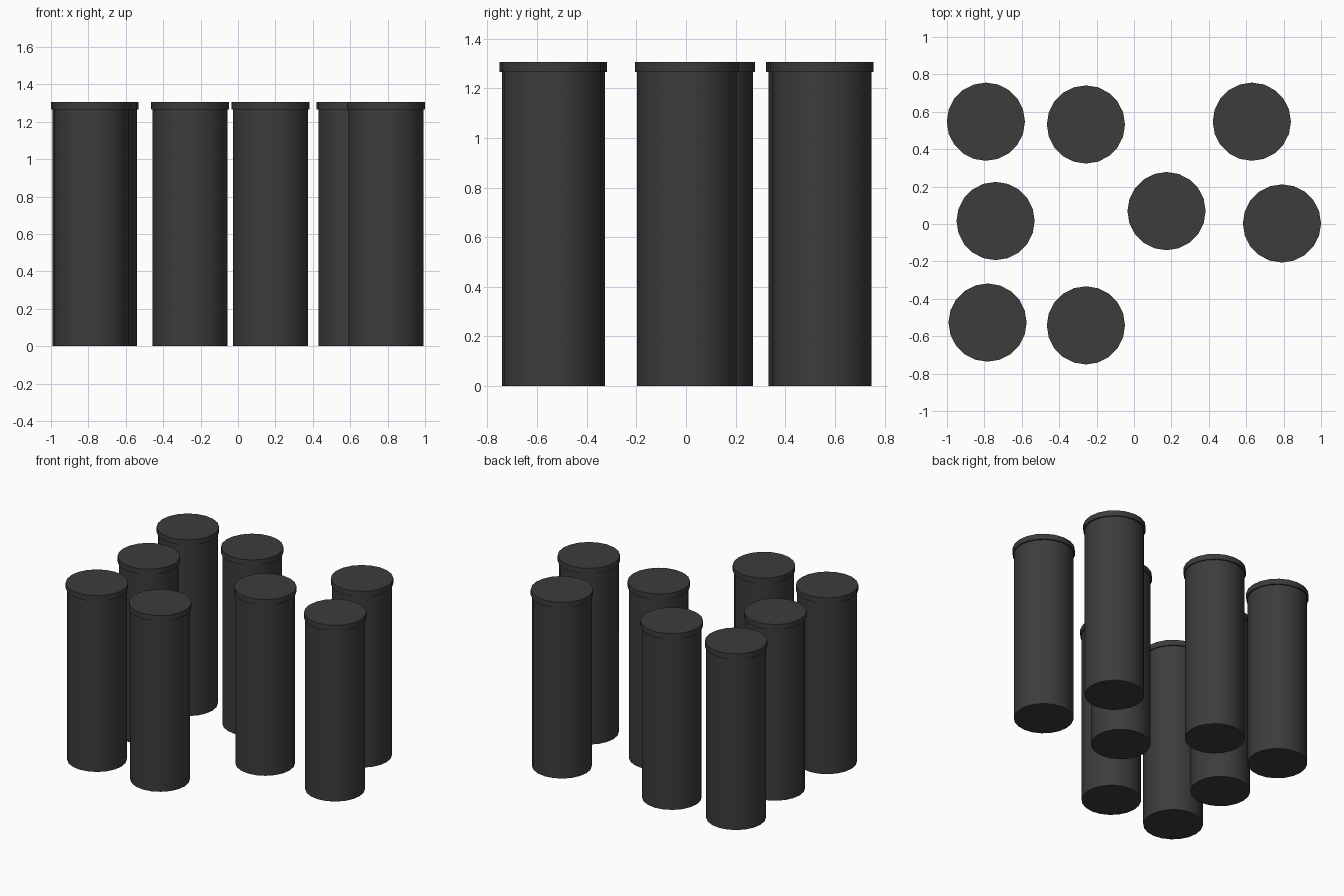
import bpy
import bmesh
import math
from mathutils import Matrix

cube = bpy.data.objects.get("Cube")
if cube:
    bpy.data.objects.remove(cube, do_unlink=True)

SIDES = 20
HEIGHT = 1.305
LID_BOTTOM = 1.265
BODY_RADIUS = 0.2
LID_RADIUS = 0.209

# Dark plastic shared by every canister
plastic = bpy.data.materials.new("dark charcoal plastic")
plastic.use_nodes = True
color = (0.045, 0.045, 0.045, 1)
plastic.diffuse_color = color
plastic.node_tree.nodes["Principled BSDF"].inputs["Base Color"].default_value = color


def canister_mesh():
    """Capped profile spun around z: body, lid underside, lid rim, lid top."""
    bm = bmesh.new()
    profile = [(0, 0), (BODY_RADIUS, 0), (BODY_RADIUS, LID_BOTTOM),
               (LID_RADIUS, LID_BOTTOM), (LID_RADIUS, HEIGHT), (0, HEIGHT)]
    verts = [bm.verts.new((r, 0, z)) for r, z in profile]
    edges = [bm.edges.new(pair) for pair in zip(verts, verts[1:])]
    bmesh.ops.spin(bm, geom=verts + edges, axis=(0, 0, 1), cent=(0, 0, 0),
                   angle=math.tau, steps=SIDES, use_merge=True)
    bmesh.ops.remove_doubles(bm, verts=bm.verts[:], dist=0.0005)
    bmesh.ops.recalc_face_normals(bm, faces=bm.faces[:])
    mesh = bpy.data.meshes.new("canister")
    bm.to_mesh(mesh)
    bm.free()
    mesh.materials.append(plastic)
    return mesh


# Loose arrangement of eight identical lidded canisters
places = {
    "back_right": (-0.792, 0.547), "back_middle": (-0.257, 0.532),
    "back_left": (0.63, 0.547), "middle_right": (-0.74, 0.016),
    "center": (0.174, 0.069), "middle_left": (0.791, 0.003),
    "front_right": (-0.783, -0.527), "front_middle": (-0.257, -0.542),
}
mesh = canister_mesh()
bpy.ops.object.select_all(action="DESELECT")
for place, (x, y) in places.items():
    canister = bpy.data.objects.new("canister_" + place, mesh.copy())
    canister.location = (x, y, 0)
    bpy.context.collection.objects.link(canister)
    canister.select_set(True)
    bpy.context.view_layer.objects.active = canister
bpy.ops.object.shade_smooth_by_angle(angle=math.radians(35))
bpy.data.meshes.remove(mesh)
